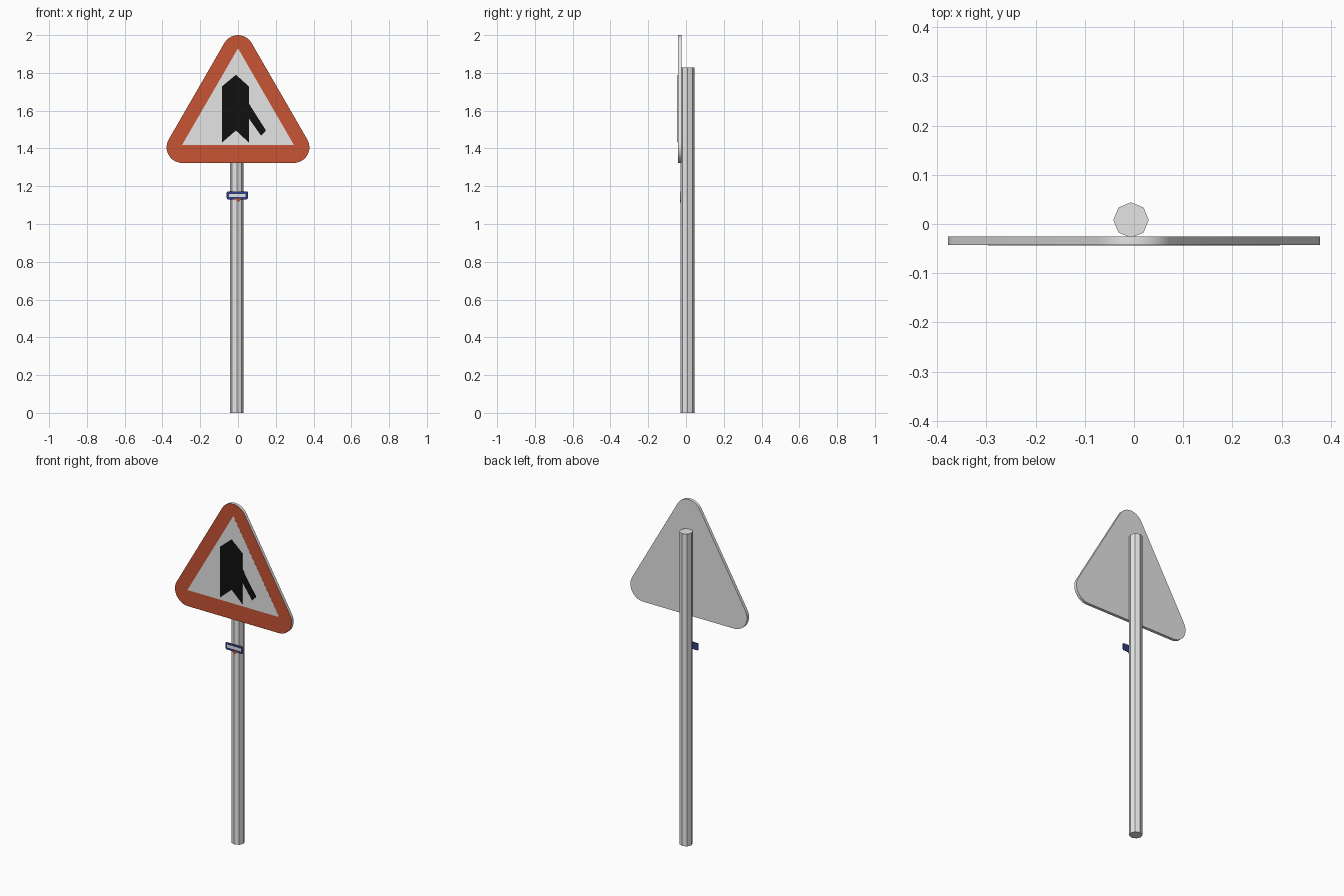
import bpy, bmesh
from math import radians, sin, cos

cube = bpy.data.objects.get("Cube")
if cube:
    bpy.data.objects.remove(cube, do_unlink=True)


def material(name, rgb):
    m = bpy.data.materials.new(name)
    m.use_nodes = True
    m.diffuse_color = (*rgb, 1)
    m.node_tree.nodes["Principled BSDF"].inputs["Base Color"].default_value = (*rgb, 1)
    return m


grey = material("light grey", (0.78, 0.78, 0.78))
red = material("signal red", (0.57, 0.09, 0.035))
black = material("black", (0.005, 0.005, 0.005))
blue = material("sticker blue", (0.03, 0.05, 0.22))


def plate(name, outline, front, back, mats, smooth=False):
    """Extrude an (x, z) outline along y; a second material colours the front face."""
    bm = bmesh.new()
    face = bm.faces.new([bm.verts.new((x, front, z)) for x, z in outline])
    ext = bmesh.ops.extrude_face_region(bm, geom=[face], use_keep_orig=True)
    for v in ext["geom"]:
        if isinstance(v, bmesh.types.BMVert):
            v.co.y = back
    bmesh.ops.recalc_face_normals(bm, faces=bm.faces)
    for f in bm.faces:
        f.material_index = len(mats) - 1 if f.normal.y < -0.9 else 0
    mesh = bpy.data.meshes.new(name)
    bm.to_mesh(mesh)
    bm.free()
    for m in mats:
        mesh.materials.append(m)
    obj = bpy.data.objects.new(name, mesh)
    bpy.context.collection.objects.link(obj)
    if smooth:
        bpy.ops.object.select_all(action="DESELECT")
        obj.select_set(True)
        bpy.context.view_layer.objects.active = obj
        bpy.ops.object.shade_smooth_by_angle(angle=radians(30))
    return obj


def rounded(corners, radius, sweep, steps):
    """Outline with an arc at each corner, given as (x, z, start angle)."""
    return [(x + radius * cos(radians(a + sweep * i / steps)),
             z + radius * sin(radians(a + sweep * i / steps)))
            for x, z, a in corners for i in range(steps + 1)]


# Octagonal pole
bpy.ops.mesh.primitive_cylinder_add(vertices=8, radius=0.036, depth=1.828,
                                    location=(-0.006, 0.008, 0.914))
pole = bpy.context.object
pole.name = "pole"
pole.data.materials.append(grey)

# Triangular sign board with a red front
FRONT = -0.043
board = rounded([(0.295, 1.406, -90), (0, 1.917, 30), (-0.295, 1.406, 150)], 0.083, 120, 10)
plate("sign_board", board, FRONT, -0.025, [grey, red], smooth=True)

# Pale centre and merging-road symbol
plate("sign_centre", [(-0.297, 1.417), (0.297, 1.417), (0, 1.93)],
      FRONT - 0.0005, FRONT + 0.001, [grey])
symbol = [(-0.011, 1.79), (-0.085, 1.728), (-0.085, 1.431), (-0.011, 1.495),
          (0.058, 1.431), (0.058, 1.558), (0.122, 1.468), (0.148, 1.495),
          (0.058, 1.637), (0.058, 1.728)]
plate("merge_symbol", symbol, FRONT - 0.001, FRONT + 0.001, [black])

# Small plain sticker on the pole: blue plate, pale band, red tab
STICK = -0.031
sticker = rounded([(0.045, 1.138, -90), (0.045, 1.164, 0),
                   (-0.052, 1.164, 90), (-0.052, 1.138, 180)], 0.008, 90, 3)
plate("sticker", sticker, STICK, STICK + 0.003, [blue])
plate("sticker_band", [(-0.048, 1.143), (0.041, 1.143), (0.041, 1.16), (-0.048, 1.16)],
      STICK - 0.0006, STICK + 0.001, [grey])
plate("sticker_tab", [(-0.02, 1.134), (0, 1.115), (0.02, 1.134)],
      STICK - 0.0006, STICK + 0.002, [red])
